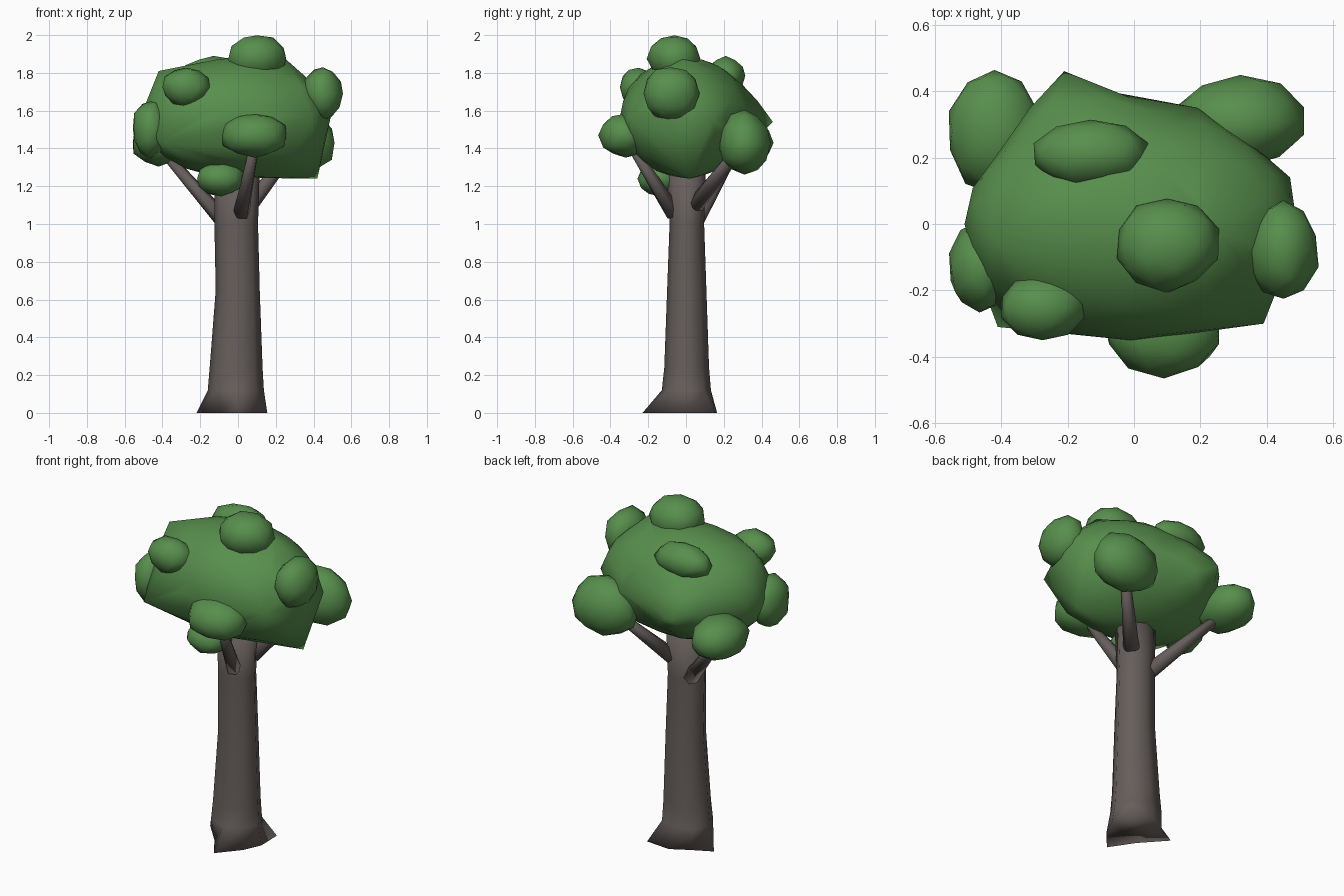
import bpy, bmesh, math, random
from mathutils import Vector

if "Cube" in bpy.data.objects:
    bpy.data.objects.remove(bpy.data.objects["Cube"])

random.seed(4)


def material(name, rgb):
    m = bpy.data.materials.new(name)
    m.diffuse_color = (*rgb, 1)
    m.use_nodes = True
    m.node_tree.nodes["Principled BSDF"].inputs["Base Color"].default_value = m.diffuse_color
    return m


leaf = material("leaf green", (0.096, 0.272, 0.073))
bark = material("bark brown", (0.132, 0.112, 0.105))


def finish(bm, name, mat):
    bmesh.ops.recalc_face_normals(bm, faces=bm.faces)
    for f in bm.faces:
        f.smooth = True
    me = bpy.data.meshes.new(name)
    bm.to_mesh(me)
    bm.free()
    me.materials.append(mat)
    ob = bpy.data.objects.new(name, me)
    bpy.context.collection.objects.link(ob)
    return ob


def skin(bm, rings):
    """Bridge a stack of equal rings and cap both ends."""
    vs = [[bm.verts.new(p) for p in r] for r in rings]
    n = len(vs[0])
    for a, b in zip(vs, vs[1:]):
        for i in range(n):
            j = (i + 1) % n
            bm.faces.new((a[i], a[j], b[j], b[i]))
    bm.faces.new(vs[0][::-1])
    bm.faces.new(vs[-1])


# Trunk: eight sides, root flare with three longer root points
root = [0.155, 0.215, 0.165, 0.15, 0.22, 0.13, 0.23, 0.15]
rings = [[(r * math.cos(i * math.pi / 4), r * math.sin(i * math.pi / 4) + (0.05 if i == 4 else 0), 0)
          for i, r in enumerate(root)]]
for z, x0, x1, y0, y1 in [(0.12, -0.16, 0.137, -0.128, 0.132),
                          (0.24, -0.15, 0.13, -0.115, 0.122),
                          (0.65, -0.118, 0.115, -0.10, 0.108),
                          (1.0, -0.125, 0.106, -0.087, 0.096),
                          (1.30, -0.125, 0.115, -0.10, 0.105)]:
    cx, cy, rx, ry = (x0 + x1) / 2, (y0 + y1) / 2, (x1 - x0) / 2, (y1 - y0) / 2
    rings.append([(cx + rx * math.cos(i * math.pi / 4),
                   cy + ry * math.sin(i * math.pi / 4), z) for i in range(8)])
bm = bmesh.new()
skin(bm, rings)
finish(bm, "trunk", bark)


# Branches: tapered limbs from the trunk to the low leaf clumps
def branch(name, a, b, r0=0.045, r1=0.024):
    a, b = Vector(a), Vector(b)
    q = (b - a).to_track_quat('Z', 'Y')
    rings = [[p + q @ Vector((r * math.cos(t * math.tau / 6), r * math.sin(t * math.tau / 6), 0))
              for t in range(6)] for p, r in ((a, r0), (b, r1))]
    bm = bmesh.new()
    skin(bm, rings)
    finish(bm, name, bark)


branch("front_branch", (0.015, -0.06, 1.05), (0.09, -0.30, 1.43))
branch("left_branch", (-0.07, 0.05, 1.01), (-0.41, 0.27, 1.40))
branch("right_branch", (0.06, 0.05, 1.10), (0.30, 0.28, 1.40))

# Main crown: ellipsoid stretched over a few protruding corners
bm = bmesh.new()
bmesh.ops.create_icosphere(bm, subdivisions=3, radius=1)
for v in bm.verts:
    v.co = Vector((v.co.x * 0.50 - 0.01, v.co.y * 0.35, v.co.z * 0.318 + 1.563))
for p in [(0.42, 0.02, 1.24), (0.39, -0.30, 1.57), (0.30, -0.21, 1.35),
          (-0.41, -0.31, 1.43), (-0.42, -0.05, 1.81), (0.25, -0.02, 1.875),
          (0.47, 0.14, 1.55), (0.19, 0.35, 1.56)]:
    bm.verts.new(p)
res = bmesh.ops.convex_hull(bm, input=bm.verts[:])
inside = [g for g in res["geom_interior"] if g.is_valid and isinstance(g, bmesh.types.BMVert)]
bmesh.ops.delete(bm, geom=inside, context='VERTS')
bmesh.ops.delete(bm, geom=[v for v in bm.verts if not v.link_faces], context='VERTS')

# Back point of the crown: pulled out with a linear falloff
tip, foot = Vector((-0.21, 0.46, 1.54)), Vector((-0.19, 0.325, 1.54))
near = min(bm.verts, key=lambda v: (v.co - foot).length)
for v in bm.verts:
    d = (v.co - foot).length
    if v is not near and d < 0.24:
        v.co += (tip - foot) * (1 - d / 0.24)
near.co = tip
finish(bm, "crown", leaf)

# Leaf clumps: small, slightly uneven low-poly balls (centre, radii)
clumps = {
    "top_clump": ((0.10, -0.06, 1.875), (0.155, 0.14, 0.125)),
    "right_clump": ((0.45, -0.08, 1.69), (0.105, 0.15, 0.14)),
    "front_clump": ((0.09, -0.32, 1.47), (0.18, 0.14, 0.118)),
    "upper_left_clump": ((-0.275, -0.25, 1.725), (0.125, 0.10, 0.10)),
    "left_clump": ((-0.465, -0.13, 1.505), (0.095, 0.135, 0.15)),
    "bottom_clump": ((-0.09, -0.135, 1.24), (0.13, 0.12, 0.09)),
    "back_left_clump": ((-0.42, 0.28, 1.43), (0.14, 0.185, 0.122)),
    "back_right_clump": ((0.32, 0.31, 1.43), (0.20, 0.135, 0.165)),
    "back_top_clump": ((-0.13, 0.21, 1.785), (0.17, 0.10, 0.10)),
}
for name, (c, r) in clumps.items():
    bm = bmesh.new()
    bmesh.ops.create_icosphere(bm, subdivisions=2, radius=1)
    for v in bm.verts:
        k = random.uniform(0.96, 1.07)
        v.co = Vector([c[i] + v.co[i] * r[i] * k for i in range(3)])
    finish(bm, name, leaf)
